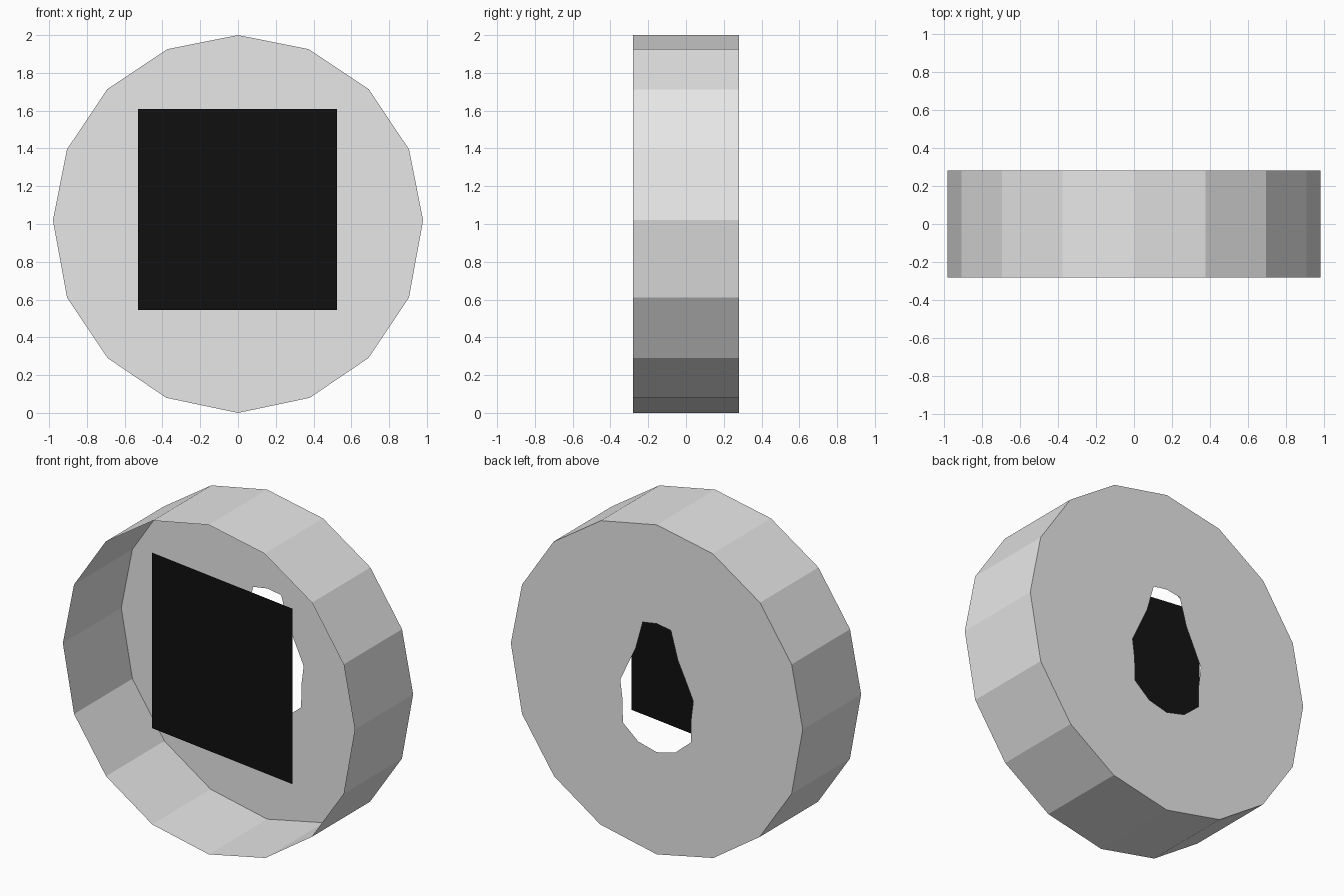
import bpy, bmesh
from math import sin, cos, pi

cube = bpy.data.objects.get("Cube")
if cube:
    bpy.data.objects.remove(cube, do_unlink=True)


def material(name, value):
    mat = bpy.data.materials.new(name)
    mat.use_nodes = True
    colour = (value, value, value, 1)
    mat.diffuse_color = colour
    mat.node_tree.nodes["Principled BSDF"].inputs["Base Color"].default_value = colour
    return mat


def build(name, bm, mat):
    mesh = bpy.data.meshes.new(name)
    bm.to_mesh(mesh)
    bm.free()
    mesh.materials.append(mat)
    obj = bpy.data.objects.new(name, mesh)
    bpy.context.collection.objects.link(obj)
    return obj


grey = material("light grey", 0.8)
black = material("black", 0.005)

DEPTH, RADIUS, CENTRE = 0.28, 0.98, 1.02

# Right half of the sixteen-sided outline, top to bottom, slightly long below
outline = [(RADIUS * sin(i * pi / 8), CENTRE + RADIUS * cos(i * pi / 8)) for i in range(5)]
outline += [(0.905, 0.61), (0.69, 0.29), (0.38, 0.08), (0, 0)]

# Right half of the pear-shaped opening, top to bottom
opening = [(0, 1.4), (0.094, 1.385), (0.141, 1.217), (0.185, 1.125), (0.245, 0.995),
           (0.23, 0.877), (0.228, 0.74), (0.125, 0.652), (0, 0.62)]

# Open-fronted drum: thin rim wall and a back plate with the opening
bm = bmesh.new()
for side in (1, -1):
    back = [bm.verts.new((side * x, DEPTH, z)) for x, z in outline]
    front = [bm.verts.new((side * x, -DEPTH, z)) for x, z in outline]
    hole = [bm.verts.new((side * x, DEPTH, z)) for x, z in opening]
    bm.faces.new(back + hole[::-1])
    for i in range(len(outline) - 1):
        bm.faces.new((front[i], front[i + 1], back[i + 1], back[i]))
bmesh.ops.remove_doubles(bm, verts=bm.verts, dist=0.0001)
bmesh.ops.recalc_face_normals(bm, faces=bm.faces)
build("drum_shell", bm, grey)

# Flat square panel inside the drum, turned slightly about the vertical
bm = bmesh.new()
left, right = (-0.53, -0.07), (0.525, -0.225)
corners = [(*left, 0.545), (*right, 0.545), (*right, 1.61), (*left, 1.61)]
bm.faces.new([bm.verts.new(c) for c in corners])
build("square_panel", bm, black)
